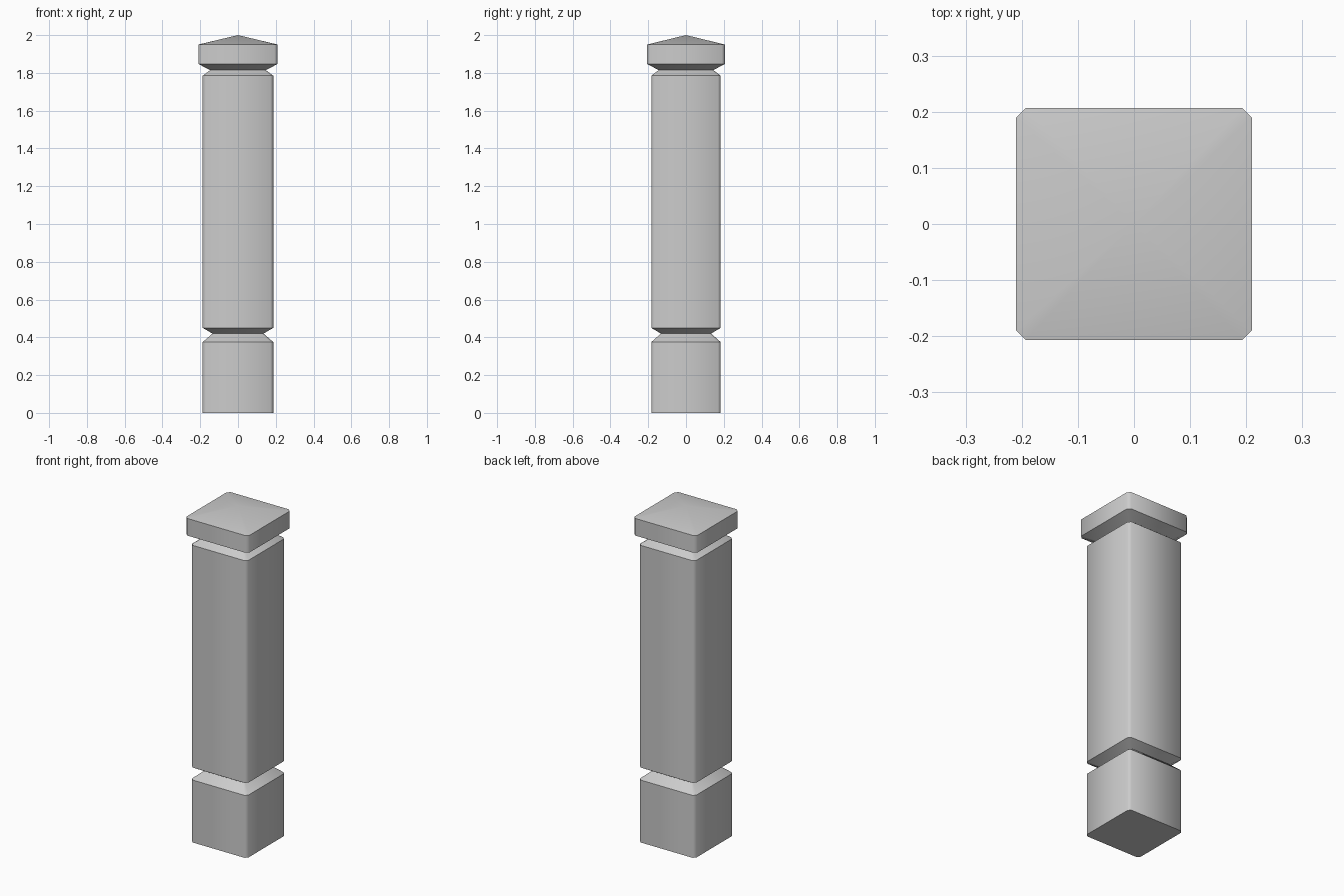
import bpy, bmesh, math

cube = bpy.data.objects.get("Cube")
if cube:
    bpy.data.objects.remove(cube, do_unlink=True)

stone = bpy.data.materials.new("grey stone")
stone.use_nodes = True
colour = (0.6, 0.6, 0.6, 1)
stone.diffuse_color = colour
stone.node_tree.nodes["Principled BSDF"].inputs["Base Color"].default_value = colour

DEPTH = 0.983    # slightly shallower than wide
CHAMFER = 0.08   # corner cut as a share of the half width


def ring(bm, half, z):
    """Square section with chamfered corners."""
    a, b = half, half * (1 - CHAMFER)
    pts = [(a, -b), (a, b), (b, a), (-b, a), (-a, b), (-a, -b), (-b, -a), (b, -a)]
    return [bm.verts.new((x, y * DEPTH, z)) for x, y in pts]


def loft(name, profile, apex=None):
    """Stack chamfered sections (half width, height), optionally ending in a point."""
    bm = bmesh.new()
    rings = [ring(bm, half, z) for half, z in profile]
    for low, high in zip(rings, rings[1:]):
        for i in range(8):
            j = (i + 1) % 8
            bm.faces.new((low[i], low[j], high[j], high[i]))
    bm.faces.new(rings[0][::-1])
    top = rings[-1]
    if apex:
        tip = bm.verts.new((0, 0, apex))
        for i in range(8):
            bm.faces.new((top[i], top[(i + 1) % 8], tip))
    else:
        bm.faces.new(top)
    bmesh.ops.recalc_face_normals(bm, faces=bm.faces)
    mesh = bpy.data.meshes.new(name)
    bm.to_mesh(mesh)
    bm.free()
    mesh.materials.append(stone)
    obj = bpy.data.objects.new(name, mesh)
    bpy.context.collection.objects.link(obj)
    bpy.ops.object.select_all(action="DESELECT")
    obj.select_set(True)
    bpy.context.view_layer.objects.active = obj
    bpy.ops.object.shade_smooth_by_angle(angle=math.radians(47))


# Post with a V groove above the plinth and another under the cap
loft("post", [(0.187, 0), (0.187, 0.375), (0.135, 0.42), (0.187, 0.45),
              (0.187, 1.785), (0.147, 1.815), (0.21, 1.847), (0.21, 1.95)], apex=2.0)
